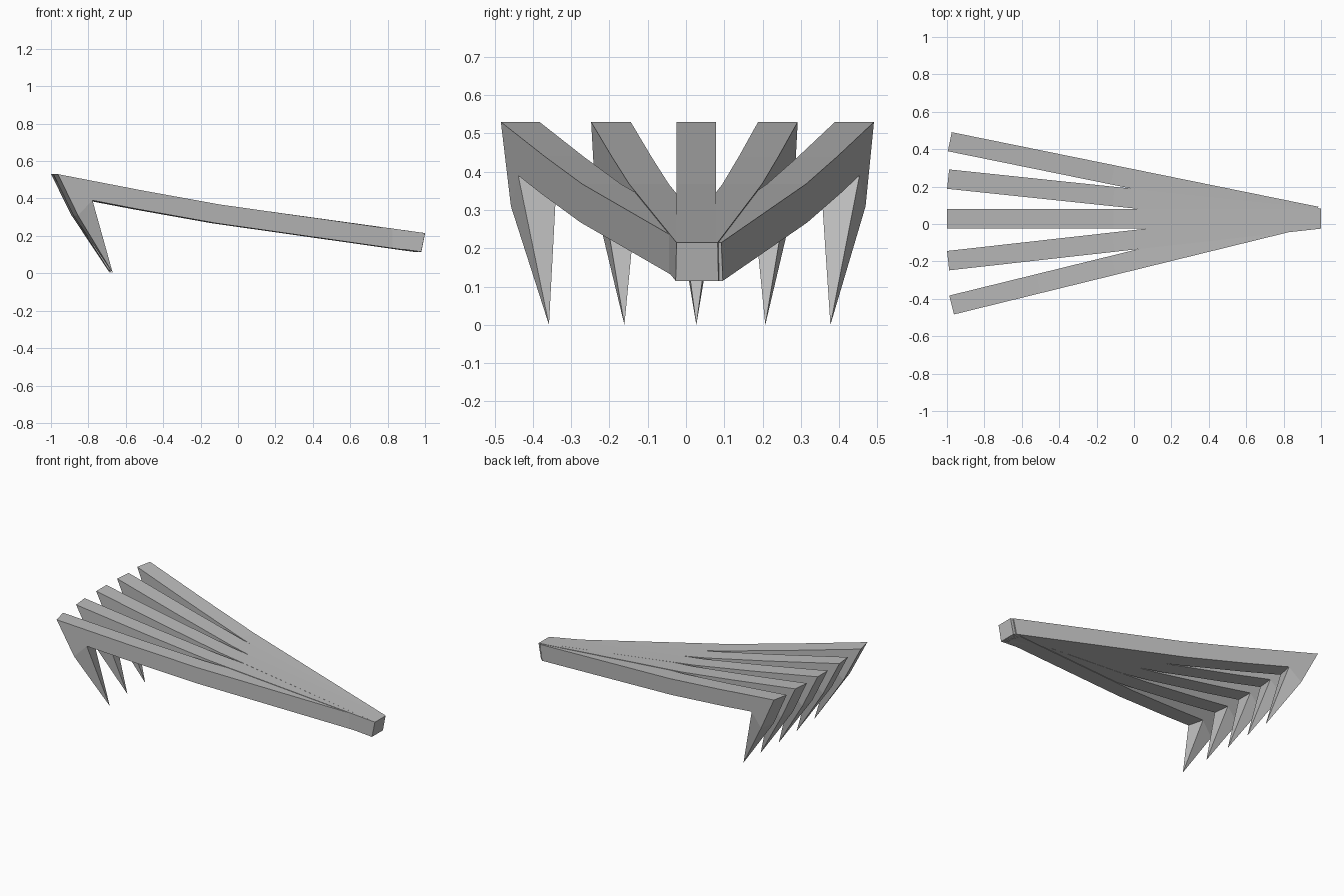
import bpy, bmesh, math
from mathutils import Matrix

cube = bpy.data.objects.get("Cube")
if cube:
    bpy.data.objects.remove(cube, do_unlink=True)

grey = bpy.data.materials.new("plain grey")
grey.use_nodes = True
colour = (0.5, 0.5, 0.5, 1)
grey.diffuse_color = colour
grey.node_tree.nodes["Principled BSDF"].inputs["Base Color"].default_value = colour

# Side profile of a tine: pairs of (distance, height) on the upper and lower edge
SECTIONS = [
    ((2.0, 0.215), (1.98, 0.115)),
    ((0.89, 0.368), (0.87, 0.268)),
    ((0.48, 0.44), (0.44, 0.343)),
    ((0.0, 0.53), (0.19, 0.39)),
    ((0.11, 0.31), (0.19, 0.39)),
]
TIP = (0.315, 0.0)
HALF_WIDTH = 0.052


def make_tine(name, x, y, degrees):
    bm = bmesh.new()
    rings = []
    for top, bottom in SECTIONS:
        rings.append([bm.verts.new((d, side * HALF_WIDTH, z))
                      for (d, z), side in ((top, -1), (top, 1), (bottom, 1), (bottom, -1))])
    # Bar, bend and root of the claw
    for a, b in zip(rings, rings[1:]):
        for i in range(4):
            j = (i + 1) % 4
            if a is rings[3] and i == 2:
                continue  # the bend pivots on its inner corner
            bm.faces.new((a[i], a[j], b[j], b[i]))
    bm.faces.new(rings[0])
    # Claw point
    tip = bm.verts.new((TIP[0], 0, TIP[1]))
    last = rings[-1]
    for i in range(4):
        bm.faces.new((last[i], last[(i + 1) % 4], tip))
    bmesh.ops.remove_doubles(bm, verts=bm.verts, dist=0.0001)
    bmesh.ops.recalc_face_normals(bm, faces=bm.faces)
    bm.transform(Matrix.Translation((x, y, 0)) @ Matrix.Rotation(math.radians(degrees), 4, 'Z'))
    mesh = bpy.data.meshes.new(name)
    bm.to_mesh(mesh)
    bm.free()
    mesh.materials.append(grey)
    bpy.context.collection.objects.link(bpy.data.objects.new(name, mesh))


# Five tines fanning out from the narrow end
make_tine("back_outer_tine", -0.985, 0.44, -11.5)
make_tine("back_inner_tine", -0.994, 0.24, -6)
make_tine("middle_tine", -1.0, 0.027, 0)
make_tine("front_inner_tine", -0.994, -0.196, 6.4)
make_tine("front_outer_tine", -0.975, -0.433, 13.8)
